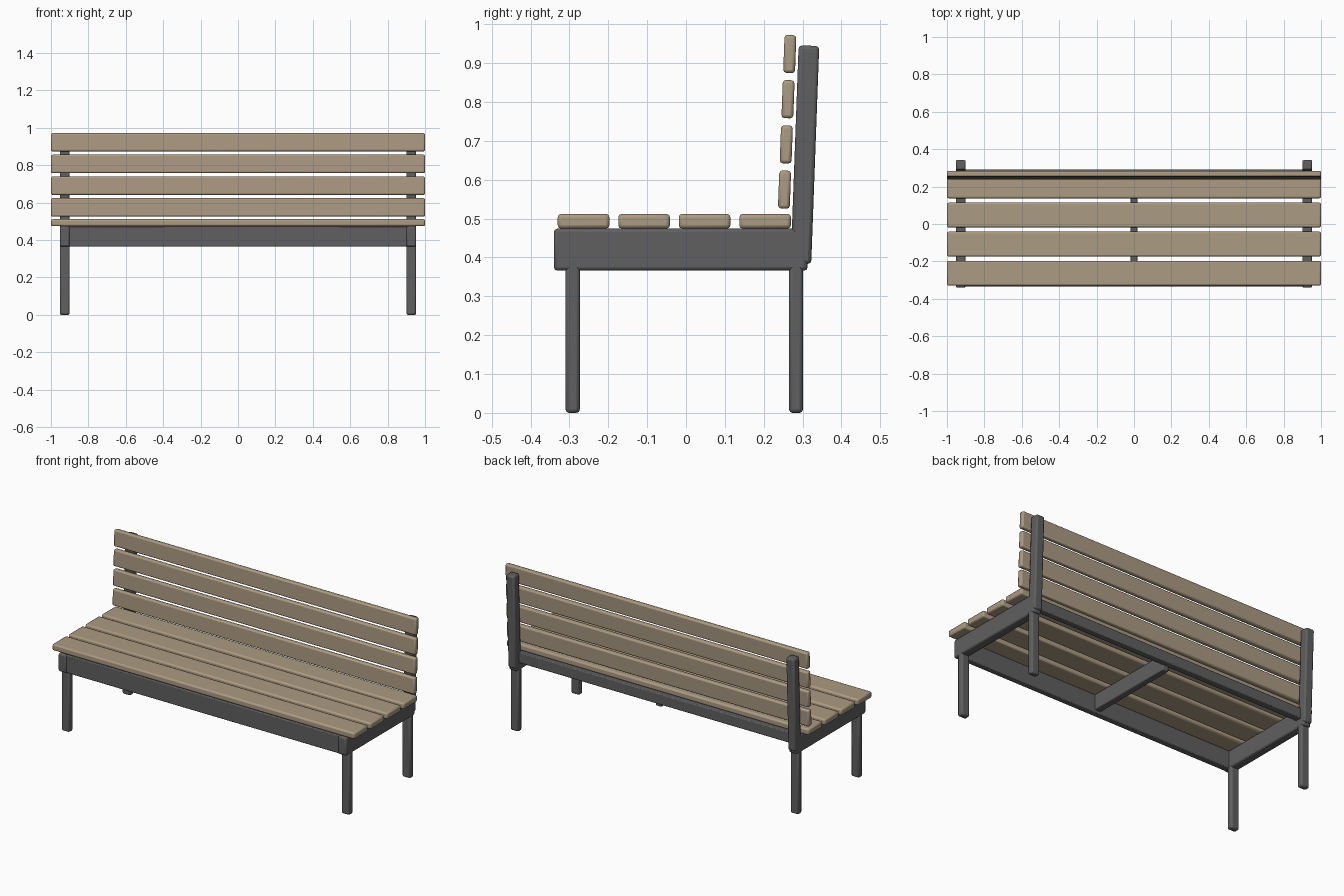
import bpy
import math

if "Cube" in bpy.data.objects:
    bpy.data.objects.remove(bpy.data.objects["Cube"])


def material(name, rgb):
    m = bpy.data.materials.new(name)
    m.diffuse_color = (*rgb, 1.0)
    m.use_nodes = True
    m.node_tree.nodes["Principled BSDF"].inputs["Base Color"].default_value = m.diffuse_color
    return m


WOOD = material("weathered_wood", (0.41, 0.325, 0.225))
METAL = material("dark_grey_metal", (0.115, 0.115, 0.12))


def box(name, x, y, z, mat, bevel=0.009, tilt=0.0):
    """Bevelled box spanning the (min, max) ranges, tilted about its centre."""
    ranges = (x, y, z)
    bpy.ops.mesh.primitive_cube_add(
        size=1, location=[(a + b) / 2 for a, b in ranges])
    ob = bpy.context.object
    ob.name = name
    ob.scale = [b - a for a, b in ranges]
    bpy.ops.object.transform_apply(location=False, rotation=False, scale=True)
    ob.rotation_euler.x = -tilt
    ob.data.materials.append(mat)
    mod = ob.modifiers.new("rounded_edges", 'BEVEL')
    mod.width = bevel
    mod.segments = 2
    bpy.ops.object.shade_smooth_by_angle(angle=math.radians(35))
    return ob


TILT = math.radians(2.1)

# Seat slats
for i in range(4):
    y = -0.2635 + i * 0.1557
    box(f"seat_slat_{i + 1}", (-1, 1), (y - 0.0665, y + 0.0665),
        (0.474, 0.512), WOOD)

# Backrest slats, leaning with the posts
for i in range(4):
    y, z = 0.2535 + i * 0.0045, 0.5745 + i * 0.1163
    box(f"back_slat_{i + 1}", (-1, 1), (y - 0.0152, y + 0.0152),
        (z - 0.049, z + 0.049), WOOD, 0.008, TILT)

# End frames: side rail, legs and backrest post, on both sides
for side, label in ((-1, "left"), (1, "right")):
    x = sorted((side * 0.9, side * 0.953))
    box(f"{label}_side_rail", x, (-0.34, 0.313), (0.366, 0.474), METAL)
    box(f"{label}_front_leg", x, (-0.31, -0.273), (0, 0.385), METAL)
    box(f"{label}_back_leg", x, (0.265, 0.301), (0, 0.385), METAL)
    box(f"{label}_back_post", x, (0.2795, 0.3325), (0.384, 0.945),
        METAL, 0.009, TILT)

# Long rails and middle support under the seat
box("front_rail", (-0.91, 0.91), (-0.334, -0.296), (0.366, 0.474), METAL, 0.005)
box("back_rail", (-0.91, 0.91), (0.252, 0.292), (0.41, 0.474), METAL, 0.005)
box("middle_support", (-0.02, 0.02), (-0.3, 0.26), (0.38, 0.474), METAL, 0.005)
